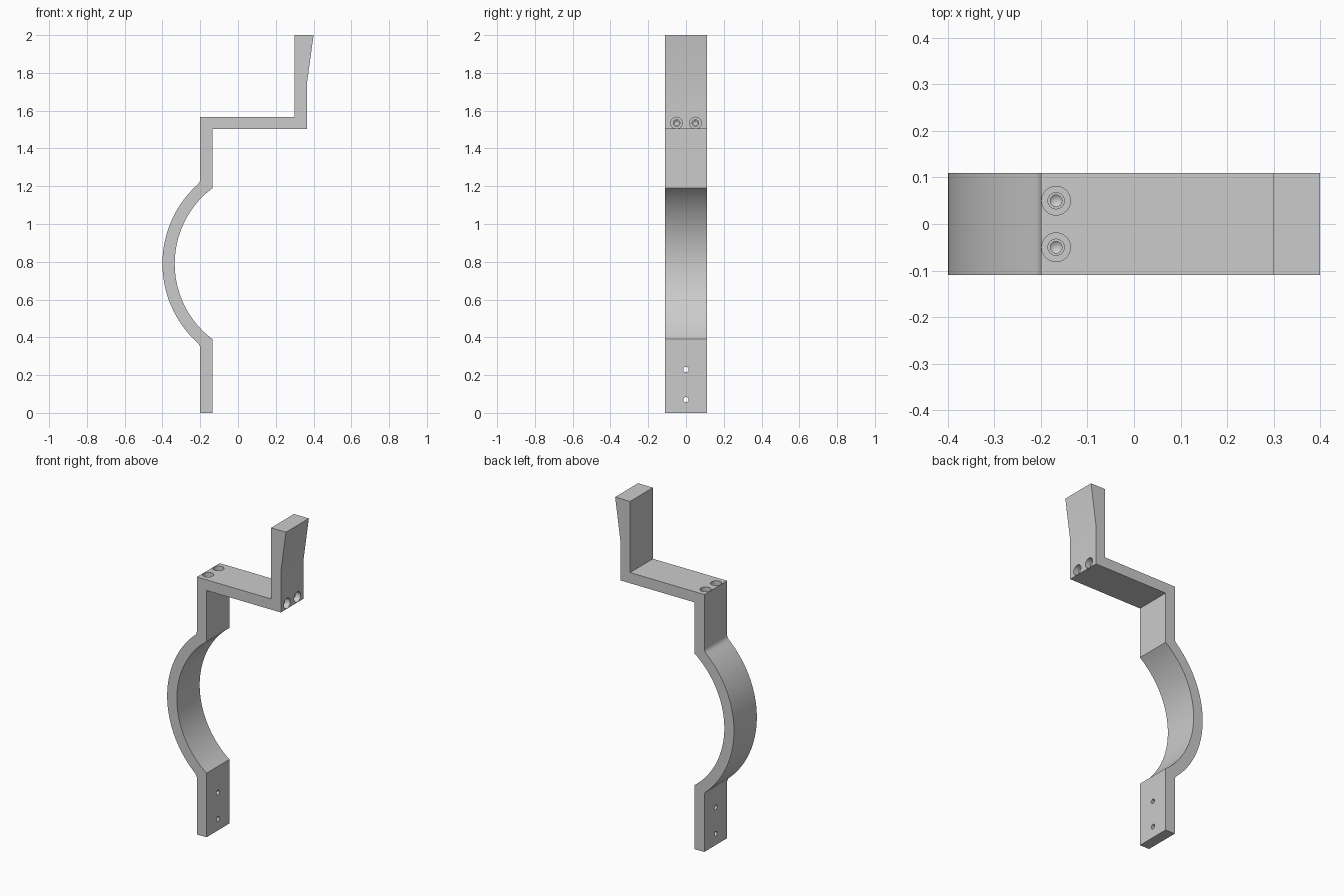
import bpy, bmesh
from math import sin, cos, pi, sqrt, atan2
from mathutils import Matrix, Vector

if "Cube" in bpy.data.objects:
    bpy.data.objects.remove(bpy.data.objects["Cube"], do_unlink=True)

HALF_WIDTH = 0.11
LEFT, THICK = -0.2, 0.065
RIGHT = LEFT + THICK
CX, CZ, R_IN = 0.165, 0.79, 0.5      # bow centre and inner radius
R_OUT = R_IN + THICK
FILLET = 0.04

grey = bpy.data.materials.new("plain grey")
grey.use_nodes = True
colour = (0.6, 0.6, 0.6, 1)
grey.diffuse_color = colour
grey.node_tree.nodes["Principled BSDF"].inputs["Base Color"].default_value = colour


def make_object(name, bm):
    bmesh.ops.recalc_face_normals(bm, faces=bm.faces)
    mesh = bpy.data.meshes.new(name)
    bm.to_mesh(mesh)
    bm.free()
    mesh.materials.append(grey)
    obj = bpy.data.objects.new(name, mesh)
    bpy.context.collection.objects.link(obj)
    return obj


def arc(cx, cz, r, a0, a1, n):
    steps = [a0 + (a1 - a0) * i / n for i in range(n + 1)]
    return [(cx + r * cos(a), cz + r * sin(a)) for a in steps]


# Outer bow, blended into the straight legs by small fillets
fx = LEFT - FILLET
fz = sqrt((R_OUT + FILLET) ** 2 - (CX - fx) ** 2)
a_out = atan2(fz, fx - CX)
outer = arc(fx, CZ - fz, FILLET, 0, pi - a_out, 6)
outer += arc(CX, CZ, R_OUT, 2 * pi - a_out, a_out, 48)[1:-1]
outer += arc(fx, CZ + fz, FILLET, a_out - pi, 0, 6)

# Inner bow, meeting the legs at sharp corners
a_in = atan2(sqrt(R_IN ** 2 - (CX - RIGHT) ** 2), RIGHT - CX)
inner = arc(CX, CZ, R_IN, a_in, 2 * pi - a_in, 48)

# Side profile of the whole strap: leg, bow, leg, shelf and flared upright
profile = [(RIGHT, 0), (LEFT, 0)] + outer + [
    (LEFT, 1.567), (0.3, 1.567), (0.3, 2), (0.4, 2),
    (0.365, 1.745), (0.365, 1.502), (RIGHT, 1.502)] + inner

bm = bmesh.new()
face = bm.faces.new([bm.verts.new((x, -HALF_WIDTH, z)) for x, z in profile])
side = bmesh.ops.extrude_face_region(bm, geom=[face])["geom"]
bmesh.ops.translate(bm, vec=(0, 2 * HALF_WIDTH, 0),
                    verts=[v for v in side if isinstance(v, bmesh.types.BMVert)])
bracket = make_object("bracket", bm)


def drill(bm, steps, place):
    """Turn (radius, height) steps about z into a closed cutter."""
    edges, last = [], None
    for r, h in steps:
        v = bm.verts.new((r, 0, h))
        if last:
            edges.append(bm.edges.new((last, v)))
        last = v
    verts = [v for e in edges for v in e.verts]
    out = bmesh.ops.spin(bm, geom=list(set(verts)) + edges, axis=(0, 0, 1),
                         cent=(0, 0, 0), angle=2 * pi, steps=24)
    verts = set(verts) | {v for e in edges for v in e.verts}
    todo, seen = list(verts), set(verts)
    while todo:
        for e in todo.pop().link_edges:
            for v in e.verts:
                if v not in seen:
                    seen.add(v)
                    todo.append(v)
    bmesh.ops.transform(bm, matrix=place, verts=list(seen))
    bmesh.ops.remove_doubles(bm, verts=list(seen), dist=1e-5)


# Stepped screw holes in the two corners, plain holes through the lower leg
screw = [(0, 0.02), (0.031, 0.02), (0.031, -0.035), (0.0175, -0.035),
         (0.0175, -0.1), (0.0125, -0.1), (0.0125, -0.2), (0, -0.21)]
plain = [(0, 0.1), (0.014, 0.1), (0.014, -0.1), (0, -0.1)]
sideways = Matrix.Rotation(pi / 2, 4, "Y")
bm = bmesh.new()
for y in (-0.05, 0.05):
    drill(bm, screw, Matrix.Translation((LEFT + THICK / 2, y, 1.567)))
    drill(bm, screw, Matrix.Translation((0.365, y, 1.5345)) @ sideways)
for z in (0.07, 0.23):
    drill(bm, plain, Matrix.Translation((LEFT + THICK / 2, 0, z)) @ sideways)
cutter = make_object("hole_cutter", bm)
cutter.hide_render = True

cut = bracket.modifiers.new("holes", "BOOLEAN")
cut.operation = "DIFFERENCE"
cut.solver = "EXACT"
cut.object = cutter
bpy.ops.object.select_all(action="DESELECT")
bracket.select_set(True)
bpy.context.view_layer.objects.active = bracket
bpy.ops.object.modifier_apply(modifier=cut.name)
bpy.data.objects.remove(cutter, do_unlink=True)
bpy.ops.object.shade_smooth_by_angle(angle=pi / 6)
